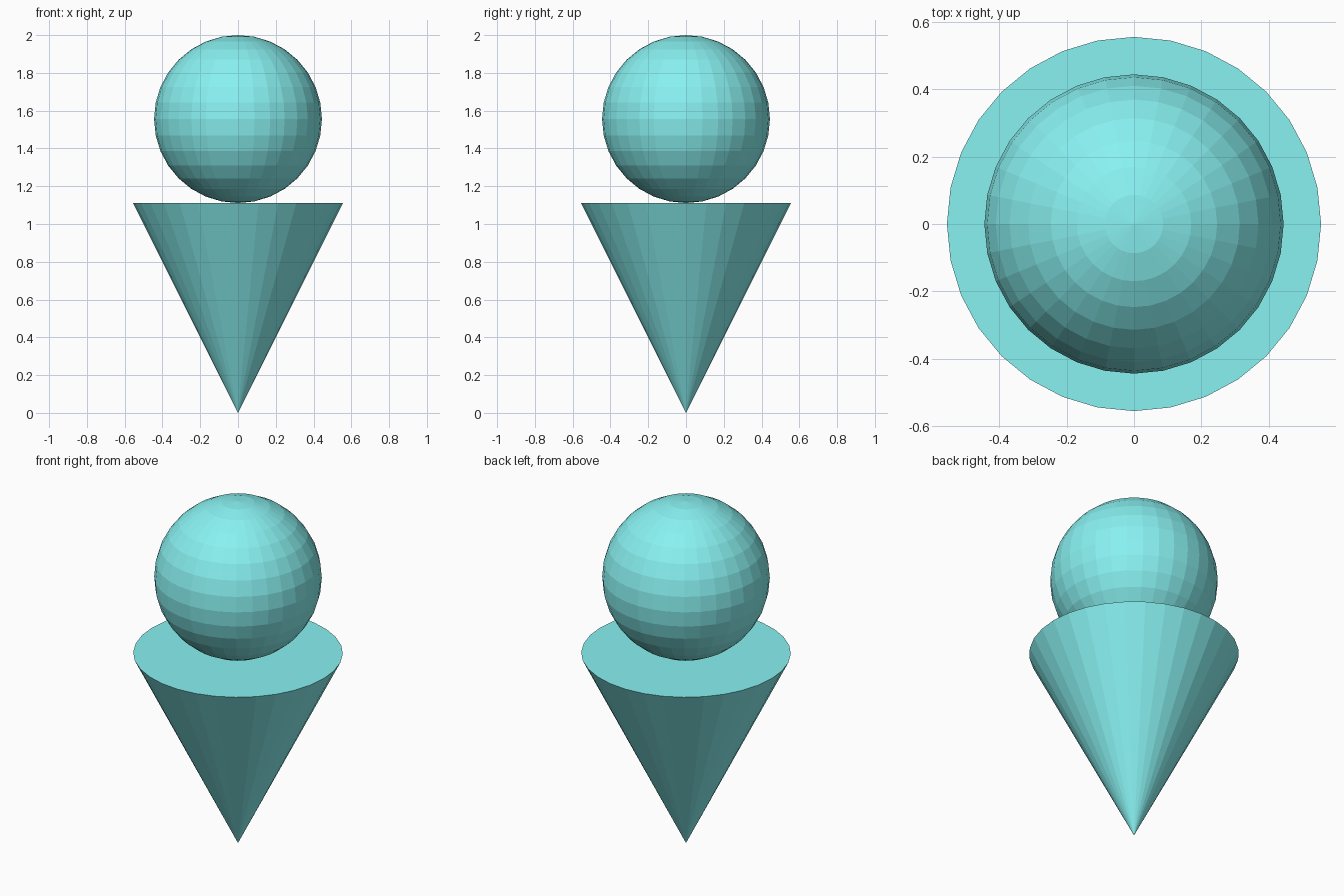
import bpy
import math

if "Cube" in bpy.data.objects:
    bpy.data.objects.remove(bpy.data.objects["Cube"])

# Proportions: overall height is 2
CONE_R, CONE_H, BALL_R = 0.5556, 1.1111, 0.4444

mat = bpy.data.materials.new("turquoise")
mat.diffuse_color = (0.25, 0.88, 0.88, 1.0)
mat.use_nodes = True
mat.node_tree.nodes["Principled BSDF"].inputs["Base Color"].default_value = mat.diffuse_color


def finish(name):
    obj = bpy.context.object
    obj.name = name
    obj.data.materials.append(mat)
    return obj


# Inverted cone standing on its tip, closed flat on top
bpy.ops.mesh.primitive_cone_add(vertices=32, radius1=0, radius2=CONE_R, depth=CONE_H,
                                location=(0, 0, CONE_H / 2))
finish("cone")

# Faceted ball resting on the flat top
bpy.ops.mesh.primitive_uv_sphere_add(segments=32, ring_count=16, radius=BALL_R,
                                     location=(0, 0, CONE_H + BALL_R))
finish("scoop")
